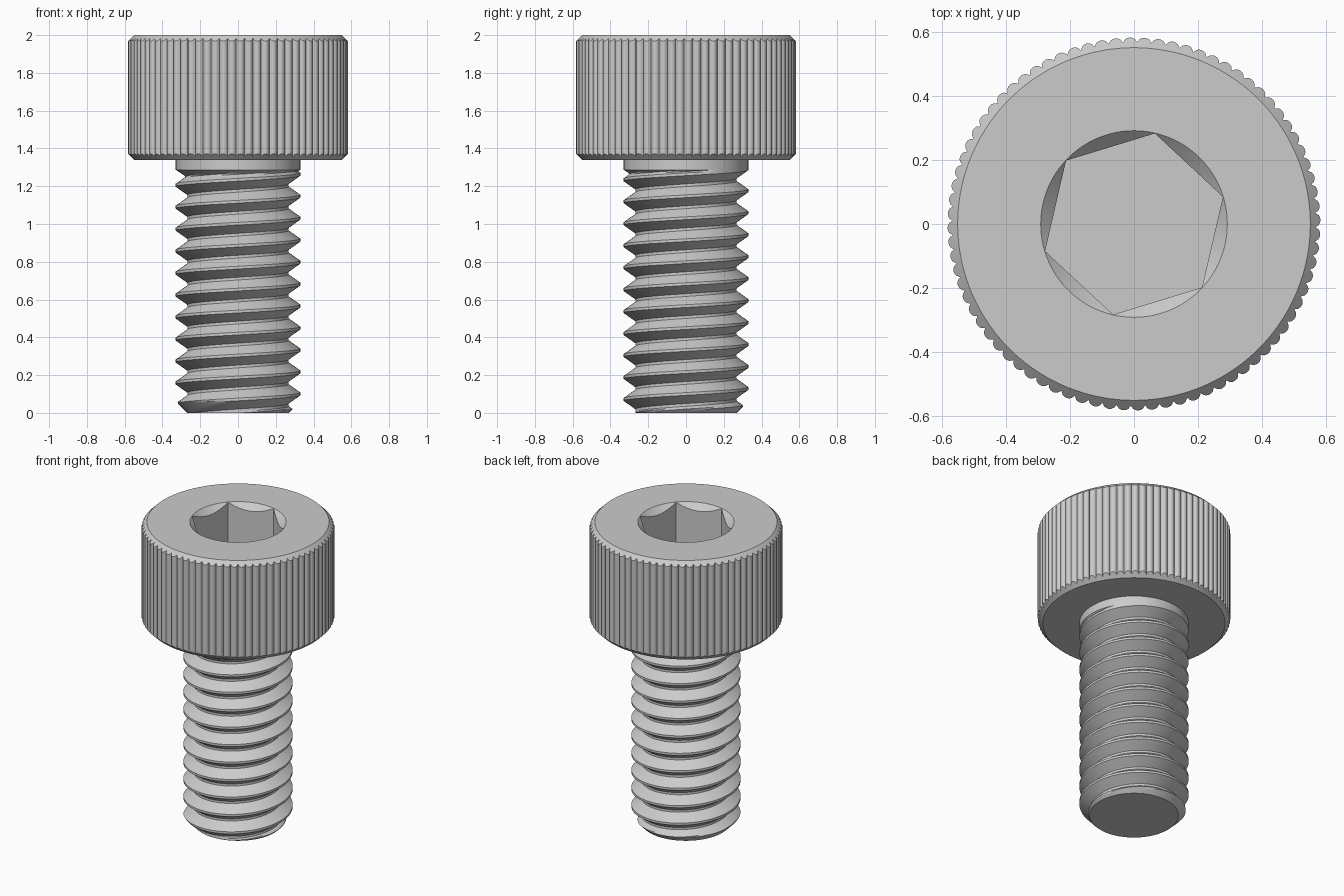
import bpy
import bmesh
from math import sin, cos, pi, radians

if "Cube" in bpy.data.objects:
    bpy.data.objects.remove(bpy.data.objects["Cube"], do_unlink=True)

steel = bpy.data.materials.new("grey steel")
steel.use_nodes = True
GREY = (0.6, 0.6, 0.6, 1)
steel.diffuse_color = GREY
steel.node_tree.nodes["Principled BSDF"].inputs["Base Color"].default_value = GREY


def point(bm, r, angle, z):
    return bm.verts.new((r * cos(angle), r * sin(angle), z))


def finish(bm, name):
    """Clean the mesh, make the object and smooth its shallow edges."""
    bmesh.ops.remove_doubles(bm, verts=bm.verts, dist=0.00005)
    bmesh.ops.recalc_face_normals(bm, faces=bm.faces)
    mesh = bpy.data.meshes.new(name)
    bm.to_mesh(mesh)
    bm.free()
    mesh.materials.append(steel)
    obj = bpy.data.objects.new(name, mesh)
    bpy.context.collection.objects.link(obj)
    bpy.ops.object.select_all(action="DESELECT")
    obj.select_set(True)
    bpy.context.view_layer.objects.active = obj
    bpy.ops.object.shade_smooth_by_angle(angle=radians(30))
    return obj


# Head: knurled, chamfered cylinder with a countersunk hexagon socket
TOP, UNDER, FLOOR = 2.0, 1.34, 1.67
RIM, SOCKET = 0.55, 0.29
TEETH, STEPS = 80, 6
COUNT = TEETH * STEPS
TURN = radians(17)


def head_section(i):
    """Radius and height pairs around the head wall at step i."""
    knurl = 0.567 + 0.015 * sin(pi * (i % STEPS) / STEPS) ** 0.6
    side = (i % (COUNT // 6)) * 2 * pi / COUNT
    hexagon = SOCKET * cos(pi / 6) / cos(side - pi / 6)
    drop = knurl - RIM
    return [(RIM, UNDER), (knurl, UNDER + drop), (knurl, TOP - drop), (RIM, TOP),
            (SOCKET + 0.001, TOP), (hexagon, TOP - 0.001 - (SOCKET - hexagon)),
            (hexagon, FLOOR)]


bm = bmesh.new()
columns = []
for i in range(COUNT):
    angle = TURN + i * 2 * pi / COUNT
    columns.append([point(bm, r, angle, z) for r, z in head_section(i)])
for i, a in enumerate(columns):
    b = columns[(i + 1) % COUNT]
    for k in range(len(a) - 1):
        bm.faces.new((a[k], b[k], b[k + 1], a[k + 1]))
bm.faces.new([c[0] for c in columns])
bm.faces.new([c[-1] for c in columns])
finish(bm, "socket_head")

# Shank: right-handed helical thread, chamfered tip and plain neck
PITCH, CREST, ROOT = 0.1163, 0.33, 0.268
THREAD_TOP = 1.287
SIDES, ROWS = 96, 16
FIRST_CREST = 1.147 - 11 * PITCH


def thread_radius(f):
    """Radius at fraction f of a pitch away from the crest centre."""
    away = min(f, 1 - f)
    slope = (away - 1 / 16) / (3 / 8)
    return CREST - (CREST - ROOT) * min(1, max(0, slope))


bm = bmesh.new()
columns = []
for j in range(SIDES):
    angle = j * 2 * pi / SIDES
    column = []
    for n in range(-2 * ROWS, 13 * ROWS + 1):
        height = FIRST_CREST + PITCH * (n / ROWS + j / SIDES)
        z = min(THREAD_TOP, max(0, height))
        r = thread_radius((n % ROWS) / ROWS)
        r = max(r, CREST - (THREAD_TOP - z) * 1.5)
        r = min(r, ROOT + z)
        column.append(point(bm, r, angle, z))
    columns.append(column)

for j, a in enumerate(columns):
    # The last column joins the first one a full pitch further up
    b = columns[(j + 1) % SIDES]
    shift = ROWS if j == SIDES - 1 else 0
    for n in range(len(a) - 1 - shift):
        bm.faces.new((a[n], b[n + shift], b[n + 1 + shift], a[n + 1]))
neck = [point(bm, CREST, j * 2 * pi / SIDES, UNDER + 0.01) for j in range(SIDES)]
for j in range(SIDES):
    k = (j + 1) % SIDES
    bm.faces.new((columns[j][-1], columns[k][-1], neck[k], neck[j]))
bm.faces.new(neck)
bm.faces.new([c[0] for c in columns])
finish(bm, "threaded_shank")
